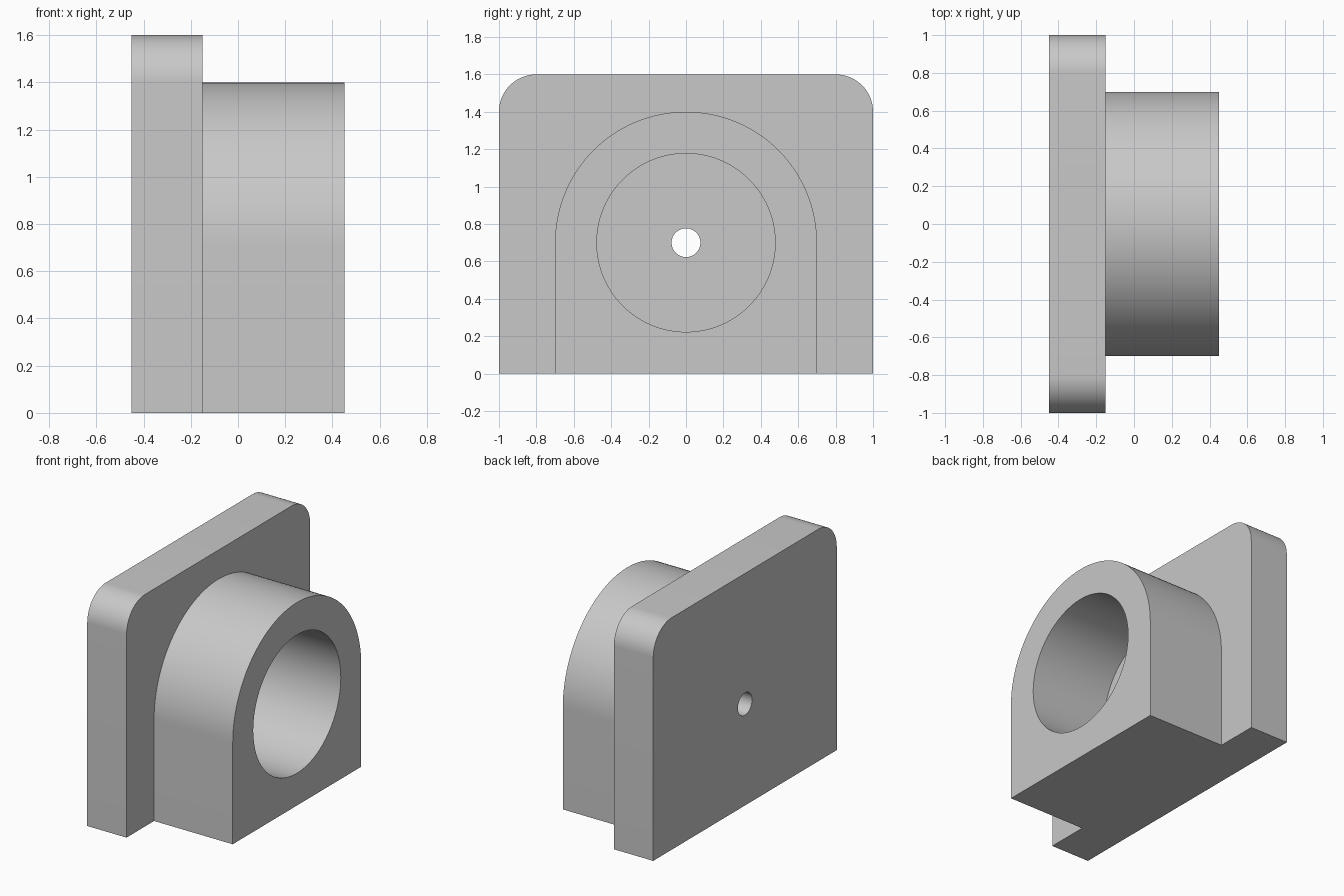
import bpy
import bmesh
from math import cos, sin, pi, radians
from mathutils import Matrix, Vector

cube = bpy.data.objects.get("Cube")
if cube:
    bpy.data.objects.remove(cube, do_unlink=True)

AXIS_Z = 0.7          # height of the bore axis
BACK, STEP, FRONT = -0.45, -0.15, 0.45

grey = bpy.data.materials.new("plain_grey")
grey.use_nodes = True
colour = (0.58, 0.58, 0.58, 1)
grey.diffuse_color = colour
grey.node_tree.nodes["Principled BSDF"].inputs["Base Color"].default_value = colour


def add_object(name, bm):
    bmesh.ops.recalc_face_normals(bm, faces=bm.faces)
    mesh = bpy.data.meshes.new(name)
    bm.to_mesh(mesh)
    bm.free()
    mesh.materials.append(grey)
    obj = bpy.data.objects.new(name, mesh)
    bpy.context.collection.objects.link(obj)
    return obj


def arch_slab(name, half_width, height, radius, x0, x1, steps):
    """Square-footed slab with rounded upper corners, extruded along x."""
    points = [(-half_width, 0), (half_width, 0)]
    for side, start in ((1, 0), (-1, pi / 2)):
        for i in range(steps + 1):
            a = start + pi / 2 * i / steps
            p = (side * (half_width - radius) + radius * cos(a),
                 height - radius + radius * sin(a))
            if (Vector(p) - Vector(points[-1])).length > 1e-5:
                points.append(p)
    bm = bmesh.new()
    face = bm.faces.new([bm.verts.new((x0, y, z)) for y, z in points])
    out = bmesh.ops.extrude_face_region(bm, geom=[face], use_keep_orig=True)
    moved = [g for g in out["geom"] if isinstance(g, bmesh.types.BMVert)]
    bmesh.ops.translate(bm, verts=moved, vec=(x1 - x0, 0, 0))
    return add_object(name, bm)


def round_cutter(name, radius, x0, x1, sides):
    bm = bmesh.new()
    place = Matrix.Translation(((x0 + x1) / 2, 0, AXIS_Z)) @ Matrix.Rotation(pi / 2, 4, 'Y')
    bmesh.ops.create_cone(bm, cap_ends=True, segments=sides, radius1=radius,
                          radius2=radius, depth=x1 - x0, matrix=place)
    return add_object(name, bm)


def combine(target, other, operation):
    mod = target.modifiers.new(operation.lower(), 'BOOLEAN')
    mod.operation = operation
    mod.solver = 'EXACT'
    mod.object = other
    bpy.context.view_layer.objects.active = target
    bpy.ops.object.modifier_apply(modifier=mod.name)
    bpy.data.objects.remove(other, do_unlink=True)


# Mounting plate, with the arched housing fused to its face
block = arch_slab("flanged_housing", 1.0, 1.6, 0.2, BACK, STEP, 16)
housing = arch_slab("arched_housing", 0.7, 1.4, 0.7, STEP - 0.1, FRONT, 32)
combine(block, housing, 'UNION')

# Blind bore down to the plate, then a small hole through it
combine(block, round_cutter("bore_cutter", 0.477, STEP, FRONT + 0.2, 96), 'DIFFERENCE')
combine(block, round_cutter("hole_cutter", 0.077, BACK - 0.2, FRONT, 48), 'DIFFERENCE')

# Smooth the curved walls, keep the edges crisp
bpy.ops.object.select_all(action='DESELECT')
block.select_set(True)
bpy.context.view_layer.objects.active = block
bpy.ops.object.shade_smooth_by_angle(angle=radians(30))
